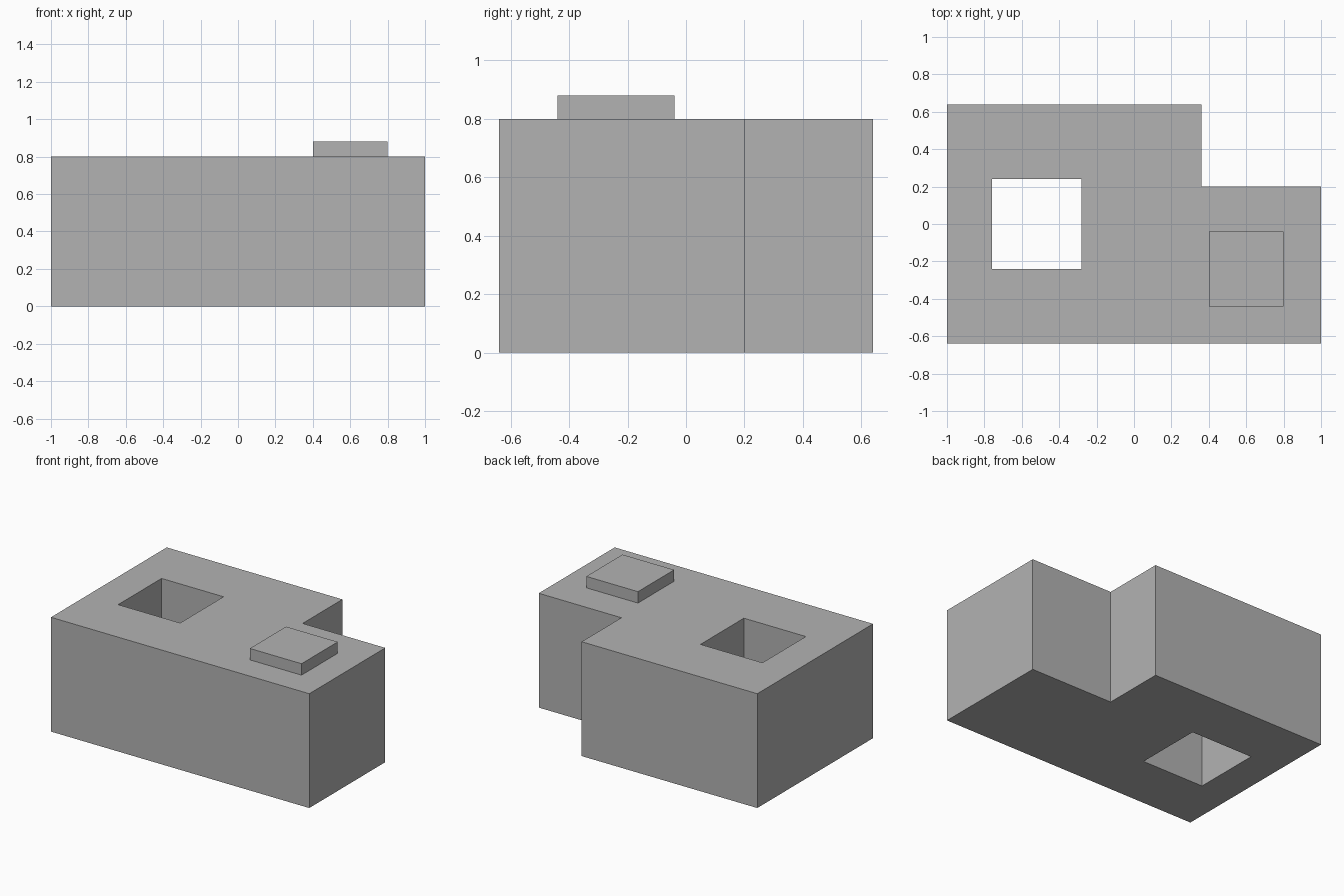
import bpy
import bmesh

cube = bpy.data.objects.get("Cube")
if cube:
    bpy.data.objects.remove(cube, do_unlink=True)

# Single plain grey finish
GREY = (0.45, 0.45, 0.45, 1.0)
grey = bpy.data.materials.new("plain_grey")
grey.use_nodes = True
grey.diffuse_color = GREY
grey.node_tree.nodes["Principled BSDF"].inputs["Base Color"].default_value = GREY


def prism(name, outline, bottom, top):
    """Extrude a flat outline (counter-clockwise) from bottom to top."""
    bm = bmesh.new()
    base = bm.faces.new([bm.verts.new((x, y, bottom)) for x, y in outline])
    result = bmesh.ops.extrude_face_region(bm, geom=[base], use_keep_orig=True)
    for v in result["geom"]:
        if isinstance(v, bmesh.types.BMVert):
            v.co.z = top
    bmesh.ops.recalc_face_normals(bm, faces=bm.faces)
    mesh = bpy.data.meshes.new(name)
    bm.to_mesh(mesh)
    bm.free()
    mesh.materials.append(grey)
    obj = bpy.data.objects.new(name, mesh)
    bpy.context.collection.objects.link(obj)
    return obj


def rectangle(x0, x1, y0, y1):
    return [(x0, y0), (x1, y0), (x1, y1), (x0, y1)]


HEIGHT = 0.8

# Main block with a notched back corner
block = prism("main_block", [(-1, -0.64), (1, -0.64), (1, 0.2),
                             (0.36, 0.2), (0.36, 0.64), (-1, 0.64)], 0, HEIGHT)

# Square shaft running right through the block
shaft = prism("shaft_cutter", rectangle(-0.76, -0.28, -0.24, 0.24), -0.1, HEIGHT + 0.1)
shaft.hide_render = True
shaft.hide_set(True)
cut = block.modifiers.new("shaft", "BOOLEAN")
cut.operation = "DIFFERENCE"
cut.solver = "EXACT"
cut.object = shaft

# Low raised box on the roof
prism("roof_box", rectangle(0.4, 0.8, -0.44, -0.04), HEIGHT, HEIGHT + 0.08)
